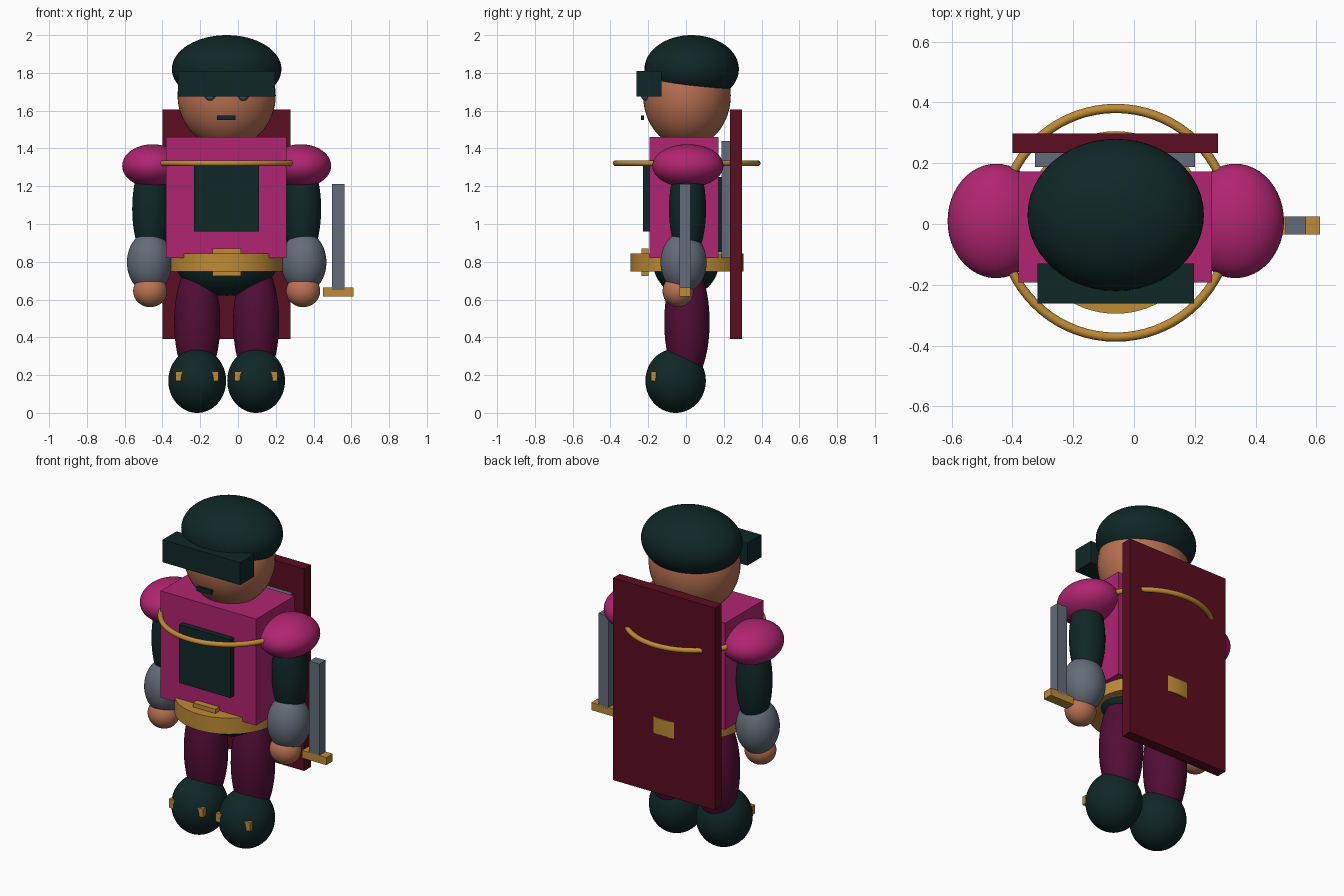
import bpy

if "Cube" in bpy.data.objects:
    bpy.data.objects.remove(bpy.data.objects["Cube"])

CX = -0.06  # figure's own centre line (the sword widens the right side)


def mat(name, rgb):
    m = bpy.data.materials.new(name)
    m.diffuse_color = (*rgb, 1)
    m.use_nodes = True
    m.node_tree.nodes["Principled BSDF"].inputs["Base Color"].default_value = m.diffuse_color
    return m


TEAL = mat("dark_teal", (0.005, 0.020, 0.020))
MAGENTA = mat("magenta", (0.44, 0.018, 0.165))
PLUM = mat("plum", (0.085, 0.004, 0.036))
CRIMSON = mat("crimson", (0.105, 0.004, 0.014))
GOLD = mat("gold", (0.52, 0.26, 0.035))
STEEL = mat("steel", (0.125, 0.15, 0.19))
SKIN = mat("skin", (0.48, 0.165, 0.085))
BLUE = mat("eye_blue", (0.05, 0.11, 0.19))


def finish(name, material, smooth=False):
    o = bpy.context.object
    o.name = name
    o.data.materials.append(material)
    bpy.ops.object.transform_apply(location=False, rotation=False, scale=True)
    if smooth:
        bpy.ops.object.shade_smooth_by_angle()
    return o


def box(name, material, x, y, z):
    """Box from (min, max) pairs."""
    r = (x, y, z)
    bpy.ops.mesh.primitive_cube_add(size=1, location=[(a + b) / 2 for a, b in r])
    bpy.context.object.scale = [b - a for a, b in r]
    return finish(name, material)


def blob(name, material, centre, radii):
    """Smooth ellipsoid."""
    bpy.ops.mesh.primitive_uv_sphere_add(segments=48, ring_count=32, radius=1, location=centre)
    bpy.context.object.scale = radii
    return finish(name, material, True)


# Head, helmet and face
blob("head", SKIN, (CX, 0.005, 1.68), (0.26, 0.232, 0.275))
blob("helmet", TEAL, (CX, 0.03, 1.82), (0.29, 0.25, 0.18))
box("visor", TEAL, (-0.318, 0.197), (-0.262, -0.13), (1.675, 1.81))
box("mouth", TEAL, (-0.11, -0.012), (-0.238, -0.222), (1.55, 1.575))

# Torso with front and back panels, back plate and cape
box("torso", MAGENTA, (-0.38, 0.256), (-0.193, 0.172), (0.82, 1.46))
box("chest_panel", TEAL, (-0.232, 0.11), (-0.228, -0.18), (0.96, 1.31))
box("back_panel", TEAL, (-0.23, 0.11), (0.15, 0.195), (0.85, 1.25))
box("back_plate", STEEL, (-0.326, 0.2), (0.187, 0.24), (0.82, 1.44))
box("cape", CRIMSON, (-0.4, 0.277), (0.233, 0.297), (0.39, 1.605))

# Shoulder ring, belt, buckle and hips
bpy.ops.mesh.primitive_torus_add(location=(CX, 0.004, 1.322), major_radius=0.376, minor_radius=0.015,
                                 major_segments=72, minor_segments=16)
finish("collar_ring", GOLD, True)
bpy.ops.mesh.primitive_cylinder_add(vertices=72, radius=0.3, depth=0.097, location=(CX, 0.005, 0.796))
finish("belt", GOLD, True)
box("buckle", GOLD, (-0.135, 0.015), (-0.236, -0.198), (0.725, 0.87))
blob("hips", TEAL, (CX, 0.0, 0.8), (0.27, 0.175, 0.18))

# Mirrored limbs and eyes
for side, s in (("left", -1), ("right", 1)):
    blob(side + "_eye", BLUE, (CX + s * 0.088, -0.215, 1.683), (0.03, 0.025, 0.03))
    blob(side + "_shoulder", MAGENTA, (CX + s * 0.393, 0.01, 1.308), (0.16, 0.188, 0.114))
    blob(side + "_upper_arm", TEAL, (CX + s * 0.4, 0.008, 1.08), (0.1, 0.098, 0.28))
    blob(side + "_gauntlet", STEEL, (CX + s * 0.408, -0.013, 0.797), (0.12, 0.122, 0.16))
    blob(side + "_hand", SKIN, (CX + s * 0.405, -0.042, 0.645), (0.09, 0.082, 0.085))
    lx = CX + s * 0.156
    blob(side + "_leg", PLUM, (lx, 0.005, 0.48), (0.122, 0.12, 0.33))
    blob(side + "_boot", TEAL, (lx, -0.055, 0.17), (0.153, 0.16, 0.17))
    box(side + "_boot_strap", GOLD, (lx - 0.114, lx + 0.114), (-0.186, -0.16), (0.168, 0.22))

# Sword beside the right hand
box("sword_blade", STEEL, (0.498, 0.565), (-0.035, 0.025), (0.65, 1.212))
box("sword_guard", GOLD, (0.45, 0.612), (-0.035, 0.025), (0.617, 0.663))
